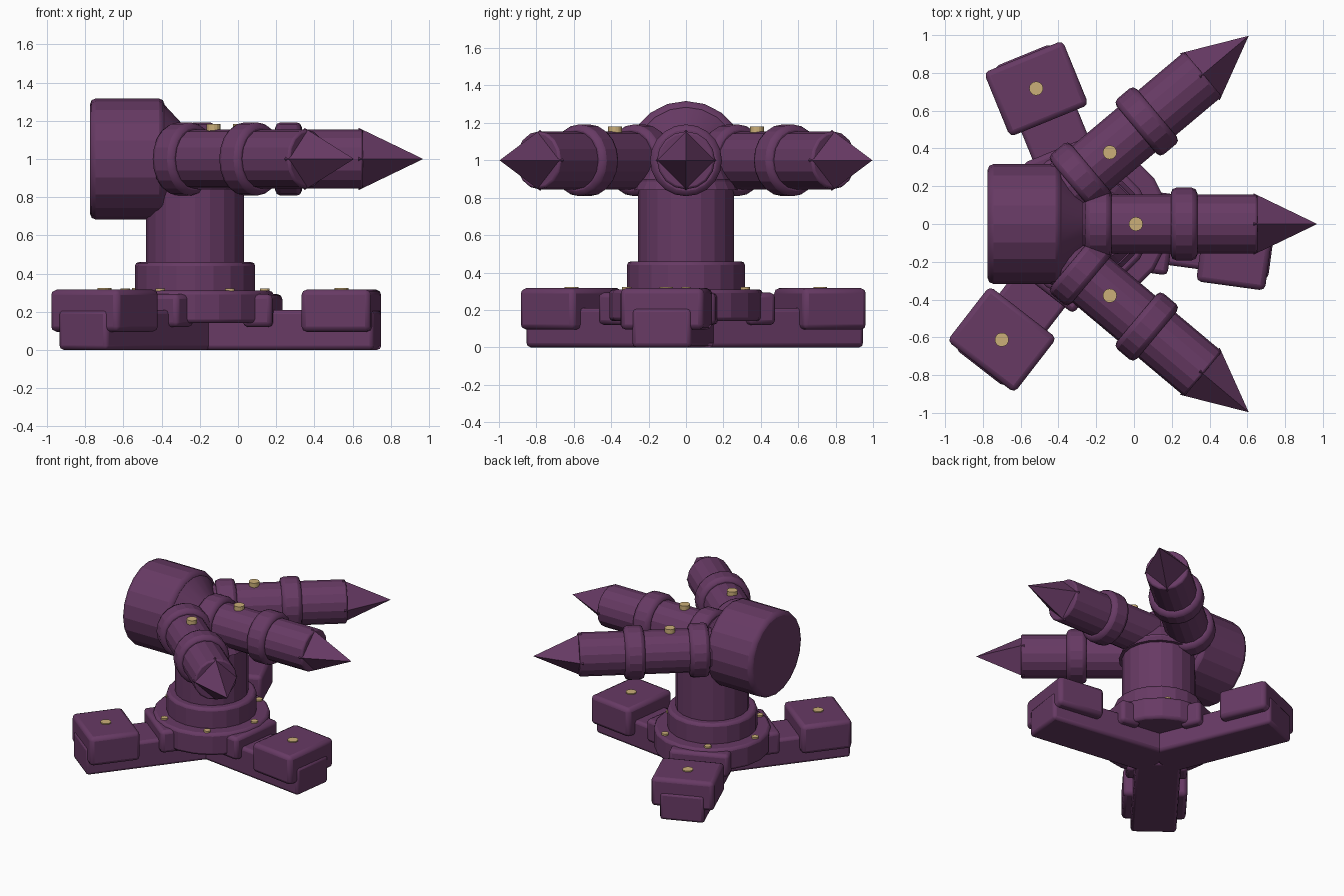
import bpy, bmesh, math
from mathutils import Matrix, Vector

if "Cube" in bpy.data.objects:
    bpy.data.objects.remove(bpy.data.objects["Cube"])


def material(name, rgb):
    m = bpy.data.materials.new(name)
    m.diffuse_color = (*rgb, 1)
    m.use_nodes = True
    m.node_tree.nodes["Principled BSDF"].inputs["Base Color"].default_value = m.diffuse_color
    return m


PURPLE = material("dark_purple", (0.135, 0.042, 0.127))
GOLD = material("pale_gold", (0.60, 0.43, 0.19))

COLUMN = Matrix.Translation((-0.225, 0, 0))   # axis of the stand
HEAD = Vector((-0.58, 0, 1.0))                # point the barrels fan out from


def finish(name, bm, mat, matrix, bevel=0.0):
    me = bpy.data.meshes.new(name)
    bmesh.ops.recalc_face_normals(bm, faces=bm.faces)
    bm.to_mesh(me)
    bm.free()
    me.materials.append(mat)
    ob = bpy.data.objects.new(name, me)
    bpy.context.collection.objects.link(ob)
    ob.matrix_world = matrix
    if bevel:
        mod = ob.modifiers.new("soft_edges", "BEVEL")
        mod.width = bevel
        mod.segments = 2
        mod.limit_method = "ANGLE"
        mod.angle_limit = math.radians(40)
    return ob


def cyl(name, r1, r2, z0, z1, matrix, bevel=0.0, sides=20, mat=PURPLE):
    """Cylinder or cone from z0 to z1 along the local z axis."""
    bm = bmesh.new()
    bmesh.ops.create_cone(bm, cap_ends=True, segments=sides, radius1=r1,
                          radius2=r2, depth=z1 - z0,
                          matrix=Matrix.Translation((0, 0, (z0 + z1) / 2)))
    return finish(name, bm, mat, matrix, bevel)


def box(name, lo, hi, matrix, bevel):
    lo, hi = Vector(lo), Vector(hi)
    bm = bmesh.new()
    bmesh.ops.create_cube(bm, size=1, matrix=Matrix.Translation((lo + hi) / 2)
                          @ Matrix.Diagonal((*(hi - lo), 1)))
    return finish(name, bm, PURPLE, matrix, bevel)


# Stand: base disc, collar, column and its flared cap
cyl("base_disc", 0.41, 0.41, 0.14, 0.31, COLUMN, 0.02)
cyl("collar", 0.315, 0.315, 0.29, 0.46, COLUMN, 0.02)
cyl("column", 0.257, 0.257, 0.40, 0.90, COLUMN)
cyl("column_cap", 0.28, 0.20, 0.84, 1.0, COLUMN)

# Small studs around the collar
for i in range(6):
    a = math.radians(60 * i)
    cyl("disc_stud", 0.025, 0.025, 0.30, 0.322, COLUMN @ Matrix.Translation(
        (0.365 * math.cos(a), 0.365 * math.sin(a), 0)), sides=12, mat=GOLD)

# Three legs with brackets, foot blocks and studs
for i in range(3):
    leg = COLUMN @ Matrix.Rotation(math.radians(-7.8 + 120 * i), 4, "Z")
    box("leg", (0, -0.16, 0), (0.965, 0.16, 0.21), leg, 0.022)
    box("leg_bracket", (0.28, -0.215, 0.12), (0.435, 0.215, 0.292), leg, 0.025)
    box("foot_block", (0.59, -0.225, 0.095), (0.957, 0.225, 0.316), leg, 0.028)
    cyl("foot_stud", 0.037, 0.037, 0.30, 0.324,
        leg @ Matrix.Translation((0.775, 0, 0)), sides=16, mat=GOLD)

# Rear drum and the tapered hub in front of it
ALONG_X = Matrix.Rotation(math.radians(90), 4, "Y")
drum = Matrix.Translation(HEAD) @ ALONG_X
cyl("rear_drum", 0.317, 0.317, -0.195, 0.195, drum, 0.03)
cyl("drum_hub", 0.30, 0.16, 0.18, 0.31, drum)

# Three fanned barrels, each with two rings, a pointed tip and a stud
for deg in (-40, 0, 40):
    turn = Matrix.Translation(HEAD) @ Matrix.Rotation(math.radians(deg), 4, "Z")
    arm = turn @ ALONG_X
    cyl("barrel", 0.155, 0.155, 0.10, 1.235, arm, 0.012, sides=16)
    cyl("root_ring", 0.192, 0.192, 0.32, 0.46, arm, 0.028, sides=20)
    cyl("barrel_ring", 0.192, 0.192, 0.775, 0.915, arm, 0.028, sides=20)
    cyl("pointed_tip", 0.163, 0.0, 1.212, 1.55, arm, sides=4)
    cyl("barrel_stud", 0.037, 0.037, 0.13, 0.182,
        turn @ Matrix.Translation((0.59, 0, 0)), sides=16, mat=GOLD)

# Smooth the round and softened surfaces, keep real edges sharp
bpy.ops.object.select_all(action="DESELECT")
for ob in bpy.data.objects:
    ob.select_set(True)
    bpy.context.view_layer.objects.active = ob
bpy.ops.object.shade_smooth_by_angle(angle=math.radians(15))
